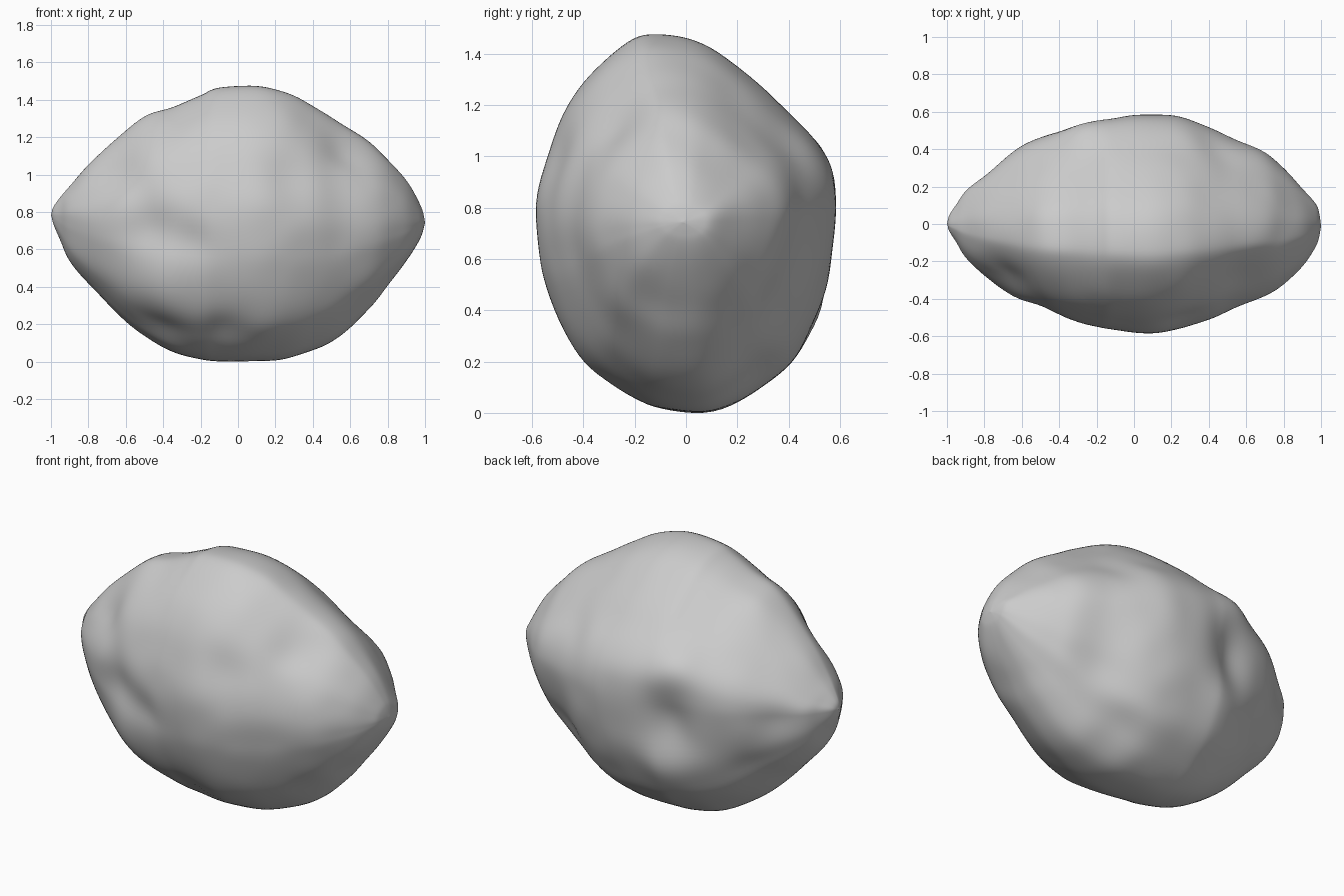
import bpy, bmesh, math
from mathutils import Vector, noise

if "Cube" in bpy.data.objects:
    bpy.data.objects.remove(bpy.data.objects["Cube"])

# stations along the boulder: x, top z, bottom z, back y, front y
STATIONS = [
    (-1.0, .79, .79, 0, 0), (-.99, .83, .74, .045, -.04), (-.95, .885, .65, .11, -.10),
    (-.9, .945, .54, .19, -.18), (-.8, 1.065, .42, .28, -.275), (-.65, 1.20, .265, .39, -.39),
    (-.5, 1.32, .14, .465, -.46), (-.35, 1.365, .055, .535, -.52), (-.2, 1.43, .015, .58, -.555),
    (-.1, 1.475, .007, .588, -.57), (.1, 1.48, .005, .587, -.585), (.25, 1.45, .02, .57, -.56),
    (.4, 1.375, .06, .52, -.51), (.55, 1.285, .135, .445, -.445), (.7, 1.19, .27, .385, -.385),
    (.8, 1.09, .40, .30, -.325), (.9, .97, .54, .195, -.235), (.97, .85, .66, .11, -.13),
    (.99, .80, .71, .055, -.075), (1.0, .75, .75, -.01, -.01)]

# widest cross-section outline: y, z
SECTION = [
    (-.12, 1.475), (0, 1.46), (.1, 1.42), (.2, 1.35), (.3, 1.265), (.4, 1.17), (.5, 1.07),
    (.56, .97), (.585, .86), (.583, .75), (.565, .6), (.53, .45), (.475, .32), (.41, .2),
    (.3, .11), (.2, .045), (.07, .005), (-.1, .025), (-.2, .065), (-.3, .12), (-.4, .2),
    (-.475, .32), (-.545, .5), (-.57, .62), (-.585, .76), (-.573, .89), (-.535, 1.03),
    (-.48, 1.17), (-.4, 1.29), (-.3, 1.39), (-.2, 1.46)]

# dents (positive depth) and lumps (negative): x, y, z, radius, depth
DENTS = [
    (-.24, .53, .80, .16, .055), (-.26, .53, .63, .16, .055),    # back hollow
    (-.28, .48, 1.02, .13, -.04), (-.20, .50, .42, .13, -.02),   # rim of the hollow
    (-.46, -.46, .72, .13, .04), (-.25, -.52, .65, .11, .03),    # front valley
    (-.40, -.44, .42, .16, -.035), (-.40, -.29, .14, .13, .03),  # front lump, undercut
    (-.08, -.36, .17, .13, .035), (.44, .44, 1.03, .11, .018),
    (.57, .32, .37, .24, .055), (.35, .30, .13, .16, .035),      # lower right facets
    (.60, -.28, .32, .22, .02), (.60, -.30, 1.16, .18, .045),
    (-.66, -.30, 1.04, .15, .045), (-.78, .27, .78, .14, .02),   # left end
    (.28, -.50, 1.02, .15, .02), (-.65, .32, .45, .18, .025)]


def spline(points, n, closed):
    """Catmull-Rom through tuples, n samples per span."""
    count, out = len(points), []

    def at(i):
        return points[i % count] if closed else points[max(0, min(count - 1, i))]
    for i in range(count if closed else count - 1):
        for k in range(n):
            t = k / n
            out.append(tuple(
                .5 * (2 * b + (c - a) * t + (2 * a - 5 * b + 4 * c - d) * t * t
                      + (3 * b - a - 3 * c + d) * t ** 3)
                for a, b, c, d in zip(at(i - 1), at(i), at(i + 1), at(i + 2))))
    if not closed:
        out.append(points[-1])
    return out


def weather(p):
    """Push a surface point in or out for dents, lumps and fine roughness."""
    inward = (Vector((p.x * .6, 0, .75)) - p).normalized()
    move = 0.006 * noise.noise(p * 6)
    for x, y, z, r, depth in DENTS:
        d2 = (p - Vector((x, y, z))).length_squared
        move += depth * math.exp(-d2 / (r * r))
    return p + inward * move


# boulder body: section lofted along the stations
bm = bmesh.new()
section = spline(SECTION, 4, True)
stations = spline(STATIONS, 6, False)
rings = []
for x, top, bottom, back, front in stations[1:-1]:
    mid = .77 - .02 * x
    ring = []
    for y, z in section:
        yy = y / .585 * (back if y > 0 else -front)
        up = (z - .77) / (.705 if z > .77 else .765)
        zz = mid + up * ((top - mid) if up > 0 else (mid - bottom))
        ring.append(bm.verts.new(weather(Vector((x, yy, zz)))))
    rings.append(ring)
n = len(section)
for a, b in zip(rings, rings[1:]):
    for i in range(n):
        bm.faces.new((a[i], a[(i + 1) % n], b[(i + 1) % n], b[i]))

# rounded end tips
for ring, end in ((rings[0], stations[0]), (rings[-1], stations[-1])):
    tip = bm.verts.new((end[0], end[3], end[1]))
    for i in range(n):
        bm.faces.new((tip, ring[i], ring[(i + 1) % n]))
bmesh.ops.recalc_face_normals(bm, faces=bm.faces)
for _ in range(4):
    bmesh.ops.smooth_vert(bm, verts=[v for r in rings for v in r], factor=.5,
                          use_axis_x=True, use_axis_y=True, use_axis_z=True)

# stand it on the ground
low = min(v.co.z for v in bm.verts)
bmesh.ops.translate(bm, verts=bm.verts, vec=(0, 0, -low))
mesh = bpy.data.meshes.new("boulder")
bm.to_mesh(mesh)
bm.free()
mesh.polygons.foreach_set("use_smooth", [True] * len(mesh.polygons))
boulder = bpy.data.objects.new("boulder", mesh)
bpy.context.collection.objects.link(boulder)
